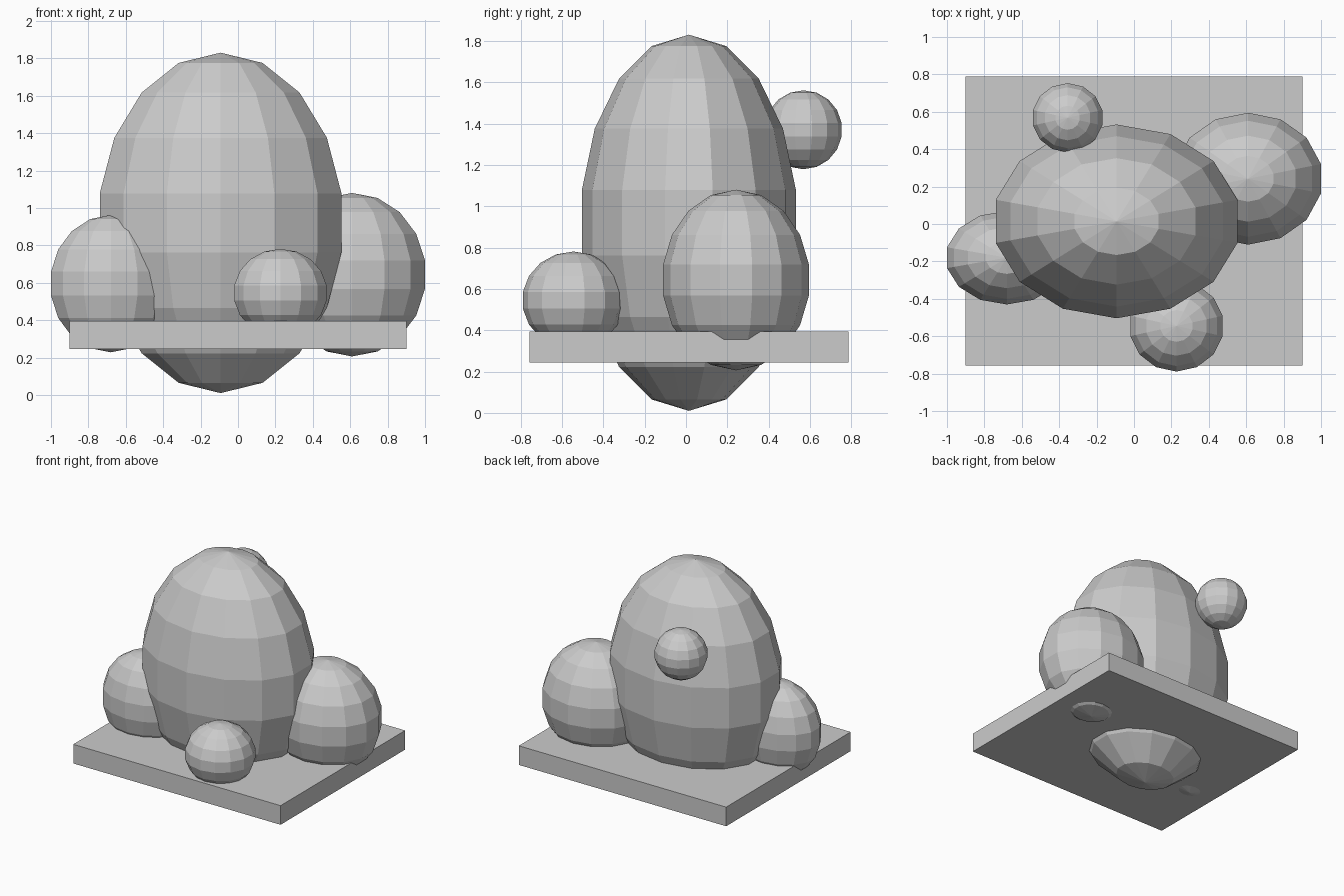
import bpy

if "Cube" in bpy.data.objects:
    bpy.data.objects.remove(bpy.data.objects["Cube"])


def blob(name, centre, radii):
    """Low-poly flat-shaded ellipsoid."""
    bpy.ops.mesh.primitive_uv_sphere_add(segments=14, ring_count=9, radius=1, location=centre)
    ob = bpy.context.object
    ob.name = name
    ob.scale = radii
    bpy.ops.object.transform_apply(location=False, rotation=False, scale=True)
    return ob


# Large central egg, passing through the slab
blob("main_body", (-0.093, 0.014, 0.92), (0.673, 0.526, 0.91))

# Smaller lobes around it
blob("right_lobe", (0.61, 0.242, 0.643), (0.406, 0.358, 0.437))
blob("left_lobe", (-0.68, -0.18, 0.595), (0.333, 0.254, 0.367))
blob("front_lobe", (0.227, -0.545, 0.545), (0.257, 0.248, 0.236))
blob("back_ball", (-0.355, 0.568, 1.37), (0.193, 0.188, 0.191))

# Flat base slab
bpy.ops.mesh.primitive_cube_add(size=1, location=(0, 0.015, 0.32))
slab = bpy.context.object
slab.name = "base_slab"
slab.scale = (1.80, 1.545, 0.15)
bpy.ops.object.transform_apply(location=False, rotation=False, scale=True)
